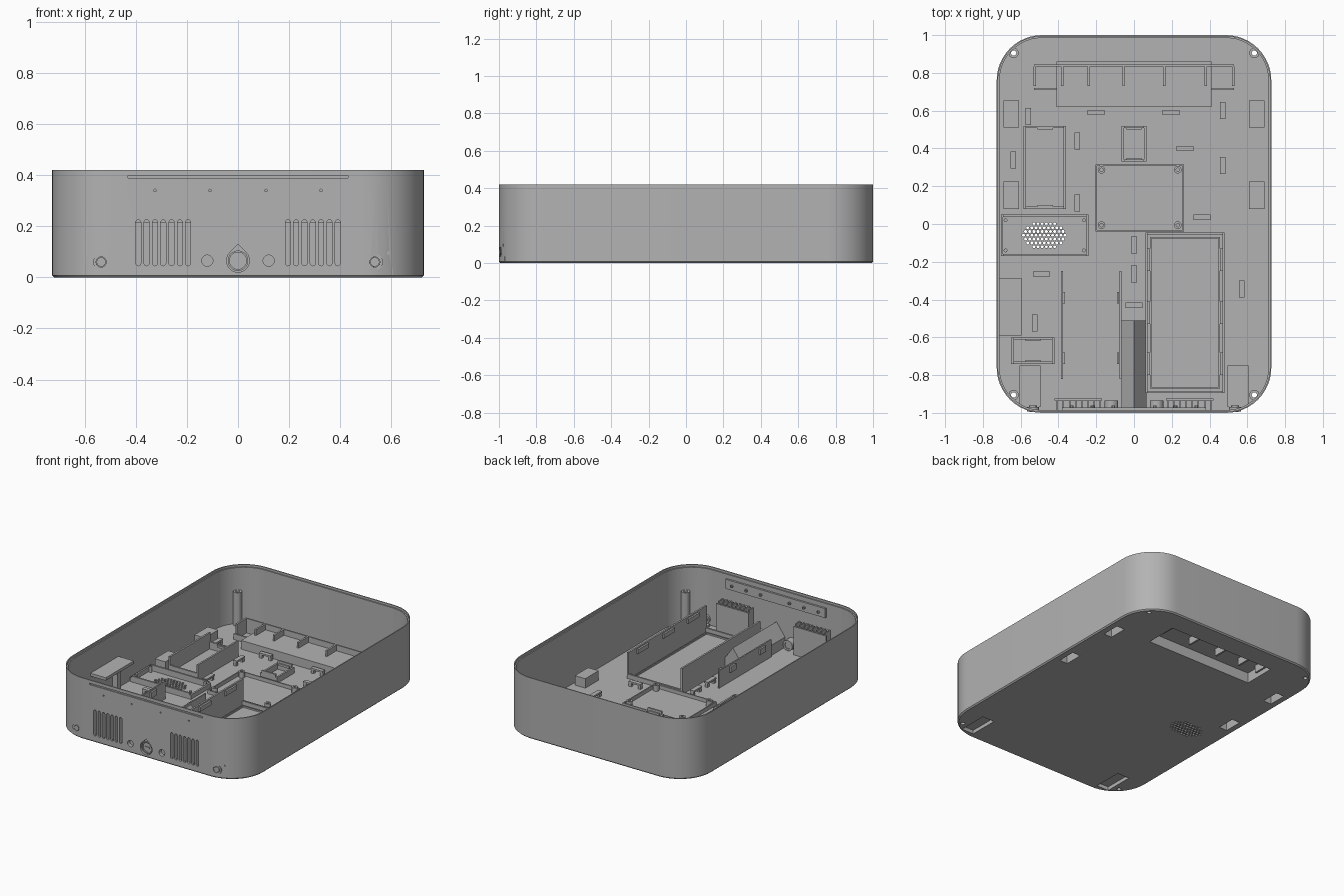
import bpy, bmesh, math
from mathutils import Vector

if "Cube" in bpy.data.objects:
    bpy.data.objects.remove(bpy.data.objects["Cube"])

grey = bpy.data.materials.new("plain grey")
grey.use_nodes = True
grey.diffuse_color = (0.45, 0.45, 0.45, 1)
grey.node_tree.nodes["Principled BSDF"].inputs["Base Color"].default_value = (0.45, 0.45, 0.45, 1)

HX, HY, R, H, FLOOR = 0.727, 1.0, 0.24, 0.42, 0.02


# Helpers
def finish(name, bm):
    bmesh.ops.recalc_face_normals(bm, faces=bm.faces)
    me = bpy.data.meshes.new(name)
    bm.to_mesh(me)
    bm.free()
    me.materials.append(grey)
    ob = bpy.data.objects.new(name, me)
    bpy.context.collection.objects.link(ob)
    return ob


def activate(ob):
    bpy.ops.object.select_all(action="DESELECT")
    ob.select_set(True)
    bpy.context.view_layer.objects.active = ob


def prism(bm, pts, axis, a, b):
    def place(p, d):
        return Vector((p[0], p[1], d)) if axis == "z" else Vector((p[0], d, p[1]))
    lo = [bm.verts.new(place(p, a)) for p in pts]
    hi = [bm.verts.new(place(p, b)) for p in pts]
    n = len(pts)
    bm.faces.new(lo)
    bm.faces.new(hi[::-1])
    for i in range(n):
        bm.faces.new((lo[i], hi[i], hi[(i + 1) % n], lo[(i + 1) % n]))


def box(bm, x0, x1, y0, y1, z0, z1):
    prism(bm, [(x0, y0), (x1, y0), (x1, y1), (x0, y1)], "z", z0, z1)


def circle(cx, cy, r, n=20):
    return [(cx + r * math.cos(math.tau * i / n), cy + r * math.sin(math.tau * i / n)) for i in range(n)]


def tube(bm, cx, cy, r0, r1, axis, a, b, n=20):
    outer, inner = circle(cx, cy, r0, n), circle(cx, cy, r1, n)
    rings = []
    for pts, d in ((outer, a), (outer, b), (inner, b), (inner, a)):
        rings.append([bm.verts.new((p[0], p[1], d) if axis == "z" else (p[0], d, p[1])) for p in pts])
    for k in range(4):
        for i in range(n):
            j, m = (i + 1) % n, (k + 1) % 4
            bm.faces.new((rings[k][i], rings[k][j], rings[m][j], rings[m][i]))


def frame(bm, x0, x1, y0, y1, hx, hy, t=0.012):
    for x in (x0, x1 - t):
        box(bm, x, x + t, y0, y1, FLOOR, hx)
    for y in (y0, y1 - t):
        box(bm, x0 + t, x1 - t, y, y + t, FLOOR, hy)


def rounded(inset):
    r, pts = R - inset, []
    for k, (sx, sy) in enumerate(((1, 1), (-1, 1), (-1, -1), (1, -1))):
        for i in range(13):
            a = math.pi / 2 * (k + i / 12)
            pts.append((sx * (HX - R) + r * math.cos(a), sy * (HY - R) + r * math.sin(a)))
    return pts


# Tray shell: rounded rectangle lofted through a wall profile with a lip
bm = bmesh.new()
profile = [(0.008, 0), (0, 0.008), (0, H), (0.007, H), (0.007, H - 0.015),
           (0.015, H - 0.015), (0.015, FLOOR)]
rings = [[bm.verts.new((x, y, z)) for x, y in rounded(i)] for i, z in profile]
for a, b in zip(rings, rings[1:]):
    for i in range(len(a)):
        j = (i + 1) % len(a)
        bm.faces.new((a[i], a[j], b[j], b[i]))
bm.faces.new(rings[0])
bm.faces.new(rings[-1])
shell = finish("tray_shell", bm)

# Covers over the pockets in the underside
POCKETS = [(-0.41, 0.41, 0.62, 0.86, 0.08)]
for s in (-1, 1):
    for y in (0.08, 0.51):
        POCKETS.append((s * 0.65 - 0.04, s * 0.65 + 0.04, y, y + 0.145, 0.085))
    POCKETS.append((s * 0.55 - 0.055, s * 0.55 + 0.055, -0.97, -0.75, 0.035))
bm = bmesh.new()
for x0, x1, y0, y1, h in POCKETS:
    box(bm, x0, x1, y0, y1, 0.008, h)
covers = finish("pocket_covers", bm)

# Cutter for pockets, screw holes, speaker grille and front openings
bm = bmesh.new()
e = 0.01
for x0, x1, y0, y1, h in POCKETS:
    box(bm, x0 + e, x1 - e, y0 + e, y1 - e, -0.1, h - 0.01)
POSTS = [(sx * 0.637, sy * 0.905) for sx in (-1, 1) for sy in (-1, 1)]
for x, y in POSTS:
    prism(bm, circle(x, y, 0.014), "z", -0.1, 0.1)
for row in range(-3, 4):
    for col in range(-5, 6):
        dx, dy = (col + 0.5 * (row % 2)) * 0.022, row * 0.02
        if (dx / 0.118) ** 2 + (dy / 0.075) ** 2 < 1:
            prism(bm, circle(-0.475 + dx, -0.06 + dy, 0.0085, 6), "z", -0.1, 0.1)

SLOTS = [0.195 + 0.0325 * i for i in range(7)]
FRONT, INNER = -1.1, -0.975
for s in (-1, 1):
    for x in SLOTS:
        pts = []
        for k in range(13):
            a = math.pi * k / 6
            if k == 6:
                pts.append((s * x - 0.01, 0.215))
            up = 0.215 if k <= 6 else 0.055
            if k < 12:
                pts.append((s * x + 0.01 * math.cos(a), (0.055 if k == 6 else up) + 0.01 * math.sin(a)))
        pts.append((s * x + 0.01, 0.055))
        prism(bm, pts, "y", FRONT, INNER)
    prism(bm, circle(s * 0.12, 0.065, 0.022), "y", FRONT, INNER)
    prism(bm, circle(s * 0.535, 0.06, 0.025), "y", FRONT, INNER)
    prism(bm, circle(s * 0.59, 0.095, 0.007, 10), "y", FRONT, INNER)
    for x in (0.11, 0.325):
        prism(bm, circle(s * x, 0.34, 0.005, 8), "y", FRONT, INNER)
drop = [(0.045 * math.cos(math.radians(a)), 0.065 + 0.045 * math.sin(math.radians(a)))
        for a in range(135, 406, 15)] + [(0, 0.065 + 0.045 * math.sqrt(2))]
prism(bm, drop, "y", FRONT, INNER)
box(bm, -0.43, 0.43, FRONT, -0.993, 0.388, 0.398)
cutter = finish("opening_cutter", bm)
cutter.hide_render = True
for ob in (shell, covers):
    mod = ob.modifiers.new("openings", "BOOLEAN")
    mod.operation, mod.solver, mod.object = "DIFFERENCE", "EXACT", cutter
    activate(ob)
    bpy.ops.object.modifier_apply(modifier=mod.name)
bpy.data.objects.remove(cutter)
activate(shell)
bpy.ops.object.shade_smooth_by_angle(angle=math.radians(30))

# Corner screw posts
bm = bmesh.new()
for x, y in POSTS:
    tube(bm, x, y, 0.027, 0.014, "z", 0.015, 0.25)
finish("corner_posts", bm)

# Vent baffles with fins behind the front slots
bm = bmesh.new()
for s in (-1, 1):
    box(bm, s * 0.295 - 0.125, s * 0.295 + 0.125, -0.935, -0.925, FLOOR, 0.215)
    for i in range(8):
        x = s * (SLOTS[0] + 0.0325 * (i - 0.5))
        box(bm, x - 0.004, x + 0.004, -0.986, -0.935, FLOOR, 0.23)
finish("vent_baffles", bm)

# Front sockets, power connector and button tubes
bm = bmesh.new()
for s in (-1, 1):
    tube(bm, s * 0.12, 0.065, 0.036, 0.022, "y", -0.986, -0.935)
    prism(bm, circle(s * 0.12, 0.065, 0.022), "y", -0.975, -0.94)
    tube(bm, s * 0.535, 0.06, 0.032, 0.02, "y", -0.993, -0.97)
    prism(bm, circle(s * 0.535, 0.06, 0.018), "y", -0.995, -0.96)
prism(bm, circle(0, 0.065, 0.044), "y", -0.982, -0.95)
tube(bm, 0, 0.065, 0.04, 0.033, "y", -0.993, -0.98)
box(bm, -0.018, 0.018, -0.99, -0.98, 0.06, 0.07)
finish("front_sockets", bm)

# Gabled cover over the power channel
bm = bmesh.new()
prism(bm, [(-0.065, FLOOR), (0.065, FLOOR), (0.065, 0.09), (0, 0.18), (-0.065, 0.09)], "y", -0.985, -0.51)
finish("channel_cover", bm)

# Mounting strip inside the front wall
bm = bmesh.new()
box(bm, -0.38, 0.38, -0.987, -0.972, 0.31, 0.375)
for x in (-0.33, -0.22, -0.11, 0.11, 0.22, 0.33):
    tube(bm, x, 0.34, 0.01, 0.005, "y", -0.973, -0.962, 10)
finish("front_strip", bm)

# Large battery bay with retaining tabs
bm = bmesh.new()
frame(bm, 0.06, 0.48, -0.895, -0.045, 0.2, 0.05)
frame(bm, 0.085, 0.455, -0.87, -0.07, 0.03, 0.03, 0.008)
for y in (-0.19, -0.47, -0.74):
    for x in (0.072, 0.456):
        box(bm, x, x + 0.012, y - 0.06, y + 0.06, 0.16, 0.19)
finish("battery_bay", bm)

# Second bay: two parallel walls with tabs
bm = bmesh.new()
for x, t in ((-0.386, 0.012), (-0.076, -0.012)):
    box(bm, x, x + 0.009, -0.82, -0.25, FLOOR, 0.14)
    for y in (-0.39, -0.71):
        box(bm, x + t - 0.003, x + t + 0.009, y - 0.03, y + 0.03, 0.09, 0.13)
finish("side_bay", bm)

# Low holders for the small modules
bm = bmesh.new()
frame(bm, -0.585, -0.36, 0.08, 0.52, 0.13, 0.07)
frame(bm, -0.065, 0.065, 0.33, 0.52, 0.06, 0.08)
frame(bm, -0.65, -0.42, -0.74, -0.6, 0.07, 0.09)
for cx, y0, y1 in ((-0.47, 0.092, 0.508), (0, 0.342, 0.508), (-0.535, -0.728, -0.612)):
    for y in (y0, y1 - 0.008):
        box(bm, cx - 0.04, cx + 0.04, y, y + 0.008, 0.05, 0.065)
finish("module_holders", bm)

# Circuit board mount with four bosses
bm = bmesh.new()
frame(bm, -0.205, 0.265, -0.04, 0.315, 0.045, 0.045, 0.008)
for x in (-0.172, 0.232):
    for y in (-0.006, 0.287):
        tube(bm, x, y, 0.02, 0.009, "z", 0.015, 0.06)
finish("board_mount", bm)

# Speaker frame with locating pins
bm = bmesh.new()
frame(bm, -0.705, -0.24, -0.17, 0.05, 0.05, 0.06)
for x in (-0.68, -0.265):
    for y in (-0.14, 0.02):
        prism(bm, circle(x, y, 0.01, 12), "z", 0.015, 0.06)
finish("speaker_frame", bm)

# Rear rack of fins behind the grip recess
bm = bmesh.new()
box(bm, -0.53, 0.53, 0.835, 0.845, FLOOR, 0.12)
for x in (-0.525, -0.38, -0.24, -0.055, 0.16, 0.38, 0.525):
    box(bm, x - 0.006, x + 0.006, 0.73, 0.835, FLOOR, 0.12)
for s in (-1, 1):
    box(bm, s * 0.47 - 0.06, s * 0.47 + 0.06, 0.71, 0.72, FLOOR, 0.06)
finish("rear_rack", bm)

# Raised shelf on the side wall
bm = bmesh.new()
box(bm, -0.715, -0.595, -0.59, -0.285, 0.215, 0.235)
box(bm, -0.64, -0.605, -0.45, -0.41, FLOOR, 0.215)
finish("side_shelf", bm)

# Cable tie bridges
UPRIGHT = [(-0.56, 0.57), (-0.64, 0.34), (-0.3, 0.44), (-0.3, 0.11), (0.47, 0.6), (0.47, 0.31),
           (0, -0.11), (0, -0.265), (-0.525, -0.525), (0.57, -0.345)]
ACROSS = [(-0.2, 0.59), (0.195, 0.59), (0.27, 0.4), (0.36, 0.035), (-0.49, -0.265), (0, -0.43)]
bm = bmesh.new()
for spots, w, l in ((UPRIGHT, 0.015, 0.045), (ACROSS, 0.045, 0.014)):
    for x, y in spots:
        box(bm, x - w, x + w, y - l, y + l, 0.045, 0.057)
        for s in (-1, 1):
            px, py = (x + s * (w - 0.01), y) if w > l else (x, y + s * (l - 0.01))
            box(bm, px - 0.01, px + 0.01, py - 0.01, py + 0.01, FLOOR, 0.045)
finish("cable_bridges", bm)
